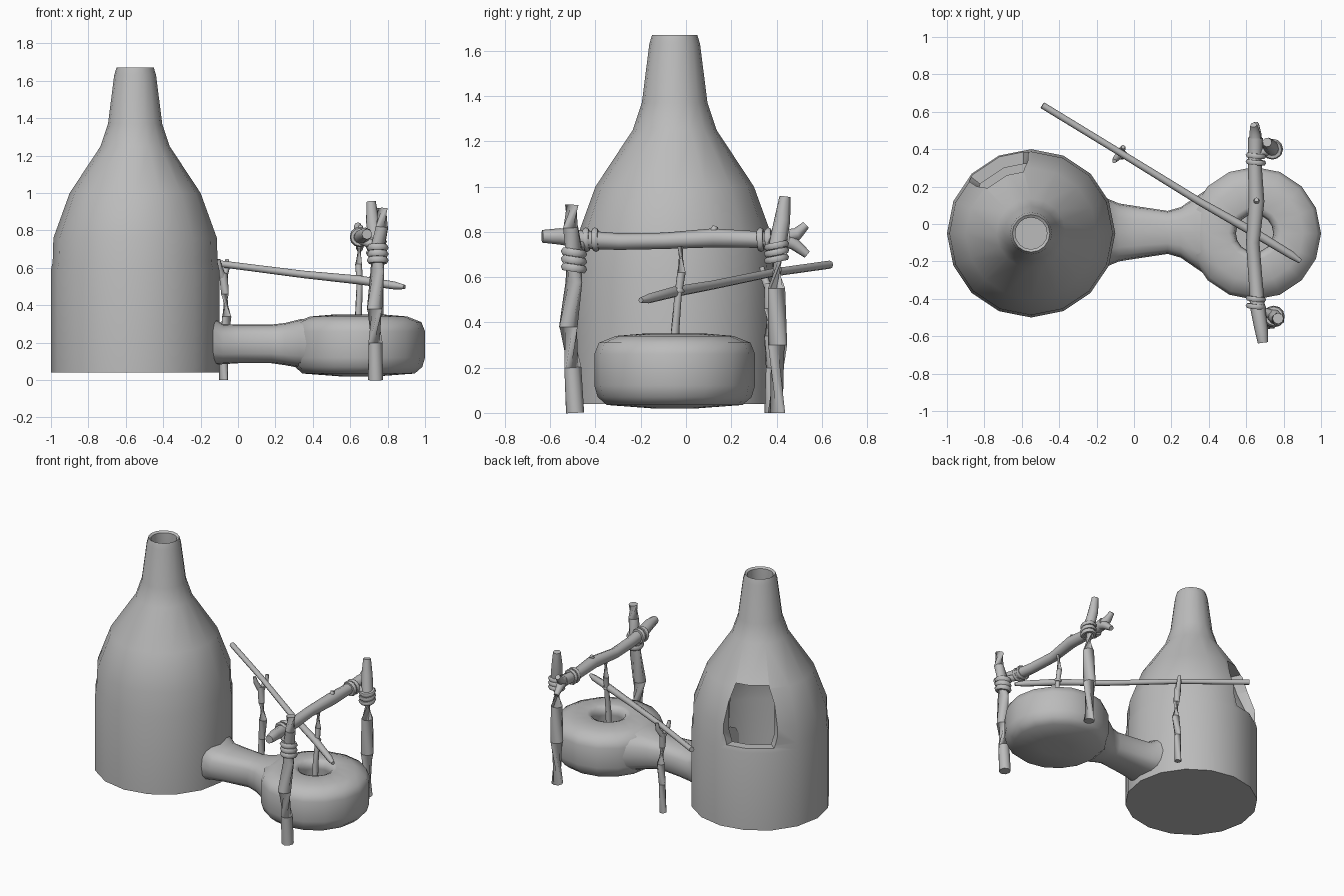
import bpy, bmesh, math
from mathutils import Vector

if "Cube" in bpy.data.objects:
    bpy.data.objects.remove(bpy.data.objects["Cube"])

clay = bpy.data.materials.new("plain grey")
clay.use_nodes = True
GREY = (0.5, 0.5, 0.5, 1)
clay.diffuse_color = GREY
clay.node_tree.nodes["Principled BSDF"].inputs["Base Color"].default_value = GREY


def smooth(ob, angle):
    bpy.ops.object.select_all(action='DESELECT')
    ob.select_set(True)
    bpy.context.view_layer.objects.active = ob
    bpy.ops.object.shade_smooth_by_angle(angle=math.radians(angle))


def loft(name, rings, angle=45):
    """Skin a list of equal-sized rings and cap both ends."""
    bm = bmesh.new()
    loops = [[bm.verts.new(p) for p in ring] for ring in rings]
    for a, b in zip(loops, loops[1:]):
        for i in range(len(a)):
            j = (i + 1) % len(a)
            bm.faces.new((a[i], a[j], b[j], b[i]))
    bm.faces.new(loops[0])
    bm.faces.new(loops[-1])
    bmesh.ops.recalc_face_normals(bm, faces=bm.faces)
    mesh = bpy.data.meshes.new(name)
    bm.to_mesh(mesh)
    bm.free()
    ob = bpy.data.objects.new(name, mesh)
    bpy.context.collection.objects.link(ob)
    mesh.materials.append(clay)
    smooth(ob, angle)
    return ob


def circle(n):
    return [(math.cos(math.tau * i / n), math.sin(math.tau * i / n)) for i in range(n)]


def lathe(name, x, y, profile, angle=45):
    return loft(name, [[(x + r * c, y + r * s, z) for c, s in circle(16)]
                       for r, z in profile], angle)


def branch(name, points, radii):
    """Gnarled stick through the points, eight sided."""
    pts = [Vector(p) for p in points]
    rings = []
    for i, p in enumerate(pts):
        t = pts[min(i + 1, len(pts) - 1)] - pts[max(i - 1, 0)]
        q = t.to_track_quat('Z', 'X')
        rings.append([p + q @ Vector((radii[i] * c, radii[i] * s, 0)) for c, s in circle(8)])
    return loft(name, rings, 50)


def lashing(name, pos, axis, major, minor):
    bpy.ops.mesh.primitive_torus_add(
        location=pos, rotation=Vector(axis).to_track_quat('Z', 'X').to_euler(),
        major_radius=major, minor_radius=minor, major_segments=12, minor_segments=6)
    ob = bpy.context.object
    ob.name = name
    ob.data.materials.append(clay)
    smooth(ob, 60)


# Furnace: hollow drum, dome and chimney in one turned section
FX, FY = -0.55, -0.05
furnace = lathe("furnace", FX, FY, [
    (.45, .04), (.45, .59), (.441, .63), (.437, .76), (.35, 1.0), (.185, 1.25),
    (.145, 1.37), (.112, 1.63), (.1, 1.67), (.085, 1.66), (.085, 1.5), (.1, 1.37),
    (.14, 1.25), (.28, 1.0), (.37, .76), (.38, .6), (.38, .12)], 40)

# Stoking door: flared octagonal opening cut through the back
door = [(-.42, .62), (.42, .62), (.5, .70), (.5, .90), (.36, 1.02),
        (-.36, 1.02), (-.5, .90), (-.5, .70)]
turn = math.radians(116)
out = Vector((math.cos(turn), math.sin(turn), 0))
side = Vector((-out.y, out.x, 0))
cutter = loft("door_cutter", [
    [Vector((FX, FY, z)) + out * r + side * (u * w) for u, z in door]
    for r, w in ((.12, .3), (.35, .3), (.54, .52))])
cutter.hide_render = True
cut = furnace.modifiers.new("door", 'BOOLEAN')
cut.operation = 'DIFFERENCE'
cut.solver = 'EXACT'
cut.object = cutter
bpy.context.view_layer.objects.active = furnace
bpy.ops.object.modifier_move_to_index(modifier="door", index=0)
bpy.ops.object.modifier_apply(modifier="door")
bpy.data.objects.remove(cutter)
smooth(furnace, 40)

# Bellows bowl with a hole in the top
lathe("bellows_bowl", .645, -.05, [
    (.1, .02), (.3, .035), (.34, .07), (.355, .12), (.355, .26), (.335, .31),
    (.26, .34), (.14, .35), (.112, .338), (.1, .29), (.14, .2), (.12, .1)], 55)


# Air duct: rounded sections flaring into the drum and the bowl
def duct_ring(x, w, lo, hi):
    ring = []
    for c, s in circle(16):
        y, z = (math.copysign(abs(v) ** .7, v) for v in (c, s))
        ring.append((x, -.045 + w * y, (lo + hi) / 2 + z * (hi - lo) / 2))
    return ring


loft("air_duct", [duct_ring(*s) for s in (
    (-.24, .22, .07, .46), (-.14, .18, .08, .34), (-.08, .155, .085, .3),
    (.0, .142, .09, .297), (.18, .115, .09, .297), (.25, .135, .08, .305),
    (.33, .19, .065, .325), (.42, .25, .05, .335))], 60)

# Two tall posts
branch("front_post", [(.735, -.49, 0), (.735, -.5, .2), (.73, -.52, .38), (.745, -.495, .58),
                      (.75, -.495, .72), (.77, -.51, .82), (.77, -.505, .92)],
       [.04, .038, .043, .037, .038, .035, .03])
branch("back_post", [(.735, .4, 0), (.735, .405, .3), (.74, .4, .55), (.74, .4, .72),
                     (.72, .425, .85), (.712, .437, .955)],
       [.038, .042, .038, .04, .036, .025])

# Cross beam with a forked end
branch("cross_beam", [(.69, -.635, .78), (.68, -.56, .78), (.66, -.44, .765), (.65, -.3, .757),
                      (.635, -.1, .76), (.655, .12, .773), (.645, .34, .765), (.65, .46, .775)],
       [.028, .036, .04, .037, .036, .042, .036, .04])
branch("beam_fork_upper", [(.65, .43, .775), (.645, .49, .79), (.64, .53, .83)], [.036, .028, .018])
branch("beam_fork_lower", [(.65, .43, .77), (.655, .48, .745), (.65, .535, .7)], [.036, .027, .018])
branch("beam_knot", [(.655, .11, .77), (.655, .13, .825)], [.026, .012])

# Rope lashings on posts and beam
for i in range(3):
    lashing("front_post_lashing", (.747, -.495, .64 + .034 * i), (0, .15, 1), .04, .019)
    lashing("back_post_lashing", (.74, .4, .68 + .03 * i), (0, -.2, 1), .041, .016)
for y in (-.44, -.4, .33, .365):
    lashing("beam_lashing", (.652, y, .765), (.1, 1, .05), .04, .015)
branch("front_tie", [(.66, -.46, .75), (.75, -.49, .71)], [.025, .025])
branch("back_tie", [(.65, .37, .77), (.74, .4, .73)], [.025, .025])

# Plunger stick hanging into the bowl
branch("plunger_stick", [(.645, -.055, .12), (.645, -.048, .36), (.65, -.035, .52),
                         (.645, -.02, .62), (.652, -.025, .75)],
       [.018, .019, .016, .019, .016])
lashing("plunger_lashing", (.648, -.034, .54), (0, .1, 1), .018, .01)

# Long lever pole resting on a forked stand
branch("lever_pole", [(-.49, .635, .655), (-.08, .385, .62), (.35, .12, .565), (.65, -.05, .535),
                      (.84, -.165, .505), (.89, -.2, .498)],
       [.018, .018, .02, .024, .021, .012])
branch("stand_post", [(-.078, .37, 0), (-.075, .375, .2), (-.06, .37, .34), (-.07, .365, .46),
                      (-.078, .37, .57)], [.024, .022, .026, .02, .024])
branch("stand_fork_back", [(-.078, .37, .54), (-.06, .405, .6), (-.058, .412, .645)], [.02, .016, .011])
branch("stand_fork_front", [(-.078, .37, .54), (-.1, .345, .6), (-.105, .335, .645)], [.02, .016, .011])
